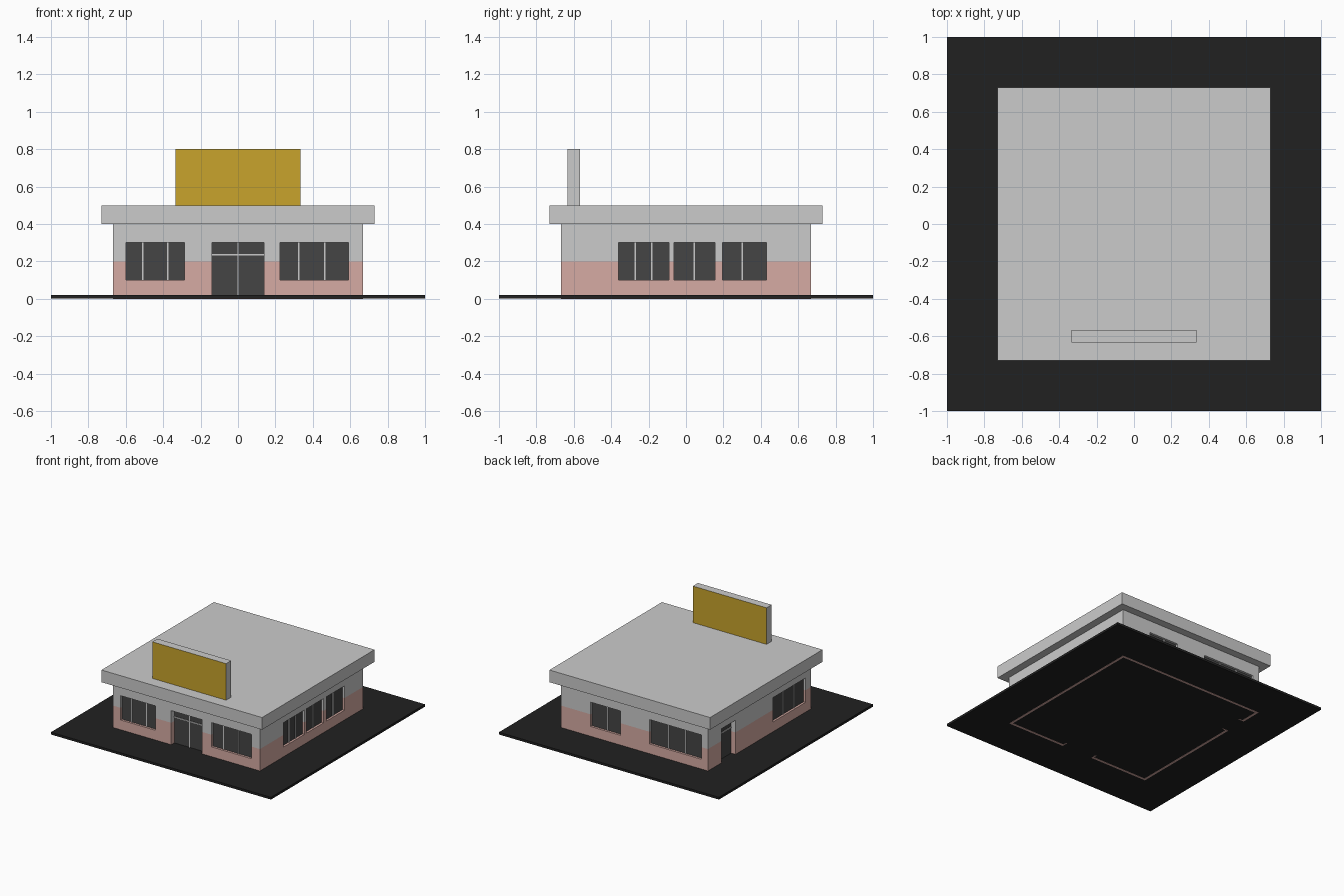
import bpy, bmesh
from math import radians
from mathutils import Matrix

if "Cube" in bpy.data.objects:
    bpy.data.objects.remove(bpy.data.objects["Cube"])

W, T = 0.667, 0.02          # wall half width, wall thickness


def material(name, rgb):
    m = bpy.data.materials.new(name)
    m.diffuse_color = (*rgb, 1)
    m.use_nodes = True
    m.node_tree.nodes["Principled BSDF"].inputs["Base Color"].default_value = m.diffuse_color
    return m


pink = material("pink_paint", (0.67, 0.41, 0.37))
dark = material("dark_glass", (0.06, 0.06, 0.06))
black = material("black_paving", (0.015, 0.015, 0.015))
yellow = material("yellow_panel", (0.58, 0.37, 0.025))


def add_box(bm, x, y, z, angle=0):
    """Box from (min, max) ranges, turned about the z axis."""
    m = (Matrix.Rotation(radians(angle), 4, 'Z')
         @ Matrix.Translation([(r[0] + r[1]) / 2 for r in (x, y, z)])
         @ Matrix.Diagonal((x[1] - x[0], y[1] - y[0], z[1] - z[0], 1)))
    bmesh.ops.create_cube(bm, size=1, matrix=m)


def finish(bm, name, mat=None):
    me = bpy.data.meshes.new(name)
    bm.to_mesh(me)
    bm.free()
    ob = bpy.data.objects.new(name, me)
    bpy.context.collection.objects.link(ob)
    if mat:
        me.materials.append(mat)
    return ob


def box(name, x, y, z, mat=None):
    bm = bmesh.new()
    add_box(bm, x, y, z)
    return finish(bm, name, mat)


def wall_ring(name, z0, z1, mat=None):
    """Hollow square band of wall."""
    bm = bmesh.new()
    rings = [[bm.verts.new((sx * r, sy * r, z)) for sx, sy in ((-1, -1), (1, -1), (1, 1), (-1, 1))]
             for r, z in ((W, z0), (W, z1), (W - T, z1), (W - T, z0))]
    for k in range(4):
        a, b = rings[k], rings[(k + 1) % 4]
        for i in range(4):
            j = (i + 1) % 4
            bm.faces.new((a[i], a[j], b[j], b[i]))
    bmesh.ops.recalc_face_normals(bm, faces=bm.faces)
    return finish(bm, name, mat)


# openings per wall: angle, kind, left, right, mullion positions
openings = [
    (0, "window", -0.60, -0.285, (-0.51, -0.375)),
    (0, "door", -0.14, 0.14, (0.0,)),
    (0, "window", 0.225, 0.59, (0.325, 0.465)),
    (90, "window", -0.36, -0.09, (-0.272, -0.183)),
    (90, "window", -0.065, 0.155, (0.045,)),
    (90, "window", 0.195, 0.43, (0.30,)),
    (180, "window", -0.40, -0.13, (-0.255,)),
    (180, "window", 0.135, 0.61, (0.30, 0.455)),
    (270, "door", -0.49, -0.31, ()),
    (270, "window", 0.18, 0.60, (0.33, 0.47)),
]

cut, glass, bars, low_jambs, high_jambs = (bmesh.new() for _ in range(5))
for ang, kind, u0, u1, mullions in openings:
    door = kind == "door"
    z0, d = (0.02, 0.04) if door else (0.10, 0.018)
    y = -W + d
    add_box(cut, (u0, u1), (-W - 0.05, -W + 0.05), (-0.1 if door else z0, 0.30), ang)
    add_box(glass, (u0, u1), (y, y + 0.01), (z0, 0.30), ang)
    for u in mullions:
        add_box(bars, (u - 0.004, u + 0.004), (y - 0.005, y), (z0, 0.30), ang)
    if door:
        add_box(bars, (u0, u1), (y - 0.005, y), (0.231, 0.239), ang)
        # deeper reveals around the recessed doors
        for a, b in ((u0 - 0.01, u0), (u1, u1 + 0.01)):
            add_box(low_jambs, (a, b), (-W + T, y + 0.01), (0, 0.20), ang)
            add_box(high_jambs, (a, b), (-W + T, y + 0.01), (0.20, 0.31), ang)
        add_box(high_jambs, (u0, u1), (-W + T, y + 0.01), (0.30, 0.31), ang)

cutter = finish(cut, "opening_cutter")
cutter.hide_render = True
cutter.display_type = 'WIRE'
finish(glass, "glass_panes", dark)
finish(bars, "window_bars")
finish(low_jambs, "lower_door_reveals", pink)
finish(high_jambs, "upper_door_reveals")

# two-tone walls
for wall in (wall_ring("lower_walls", 0.0, 0.20, pink), wall_ring("upper_walls", 0.20, 0.40)):
    mod = wall.modifiers.new("openings", 'BOOLEAN')
    mod.operation = 'DIFFERENCE'
    mod.solver = 'EXACT'
    mod.object = cutter

# paving, roof and blank sign board
box("paving", (-1, 1), (-1, 1), (0.001, 0.02), black)
box("roof", (-0.73, 0.73), (-0.73, 0.73), (0.40, 0.50))
sign = box("sign_board", (-0.335, 0.335), (-0.633, -0.567), (0.50, 0.80))
sign.data.materials.append(None)
sign.data.materials.append(yellow)
for f in sign.data.polygons:
    f.material_index = 1 if abs(f.normal.y) > 0.9 else 0
